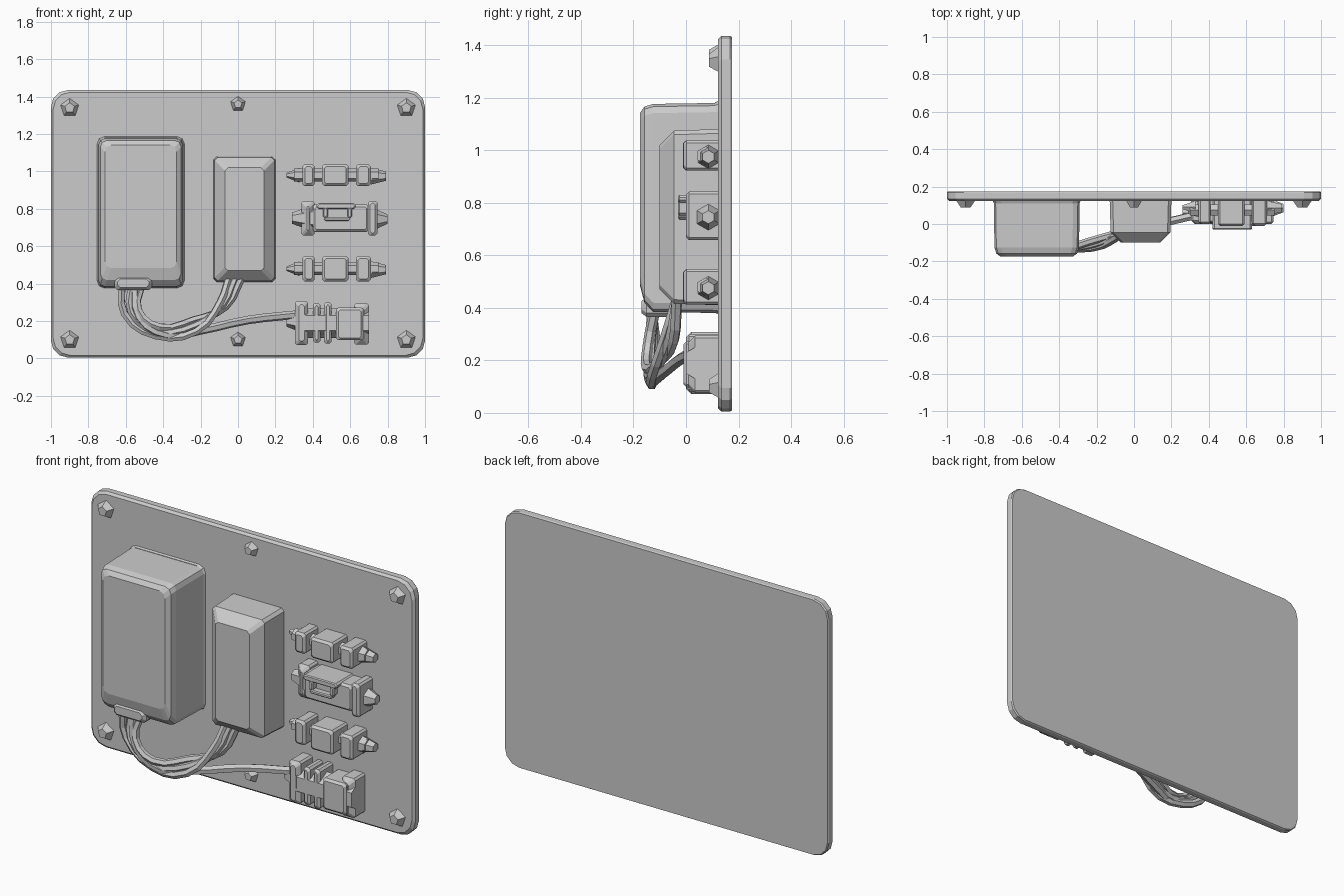
import bpy, bmesh, math
from mathutils import Vector

if "Cube" in bpy.data.objects:
    bpy.data.objects.remove(bpy.data.objects["Cube"])


def finish(name, bm):
    bmesh.ops.recalc_face_normals(bm, faces=bm.faces)
    me = bpy.data.meshes.new(name)
    bm.to_mesh(me)
    bm.free()
    ob = bpy.data.objects.new(name, me)
    bpy.context.collection.objects.link(ob)
    return ob


def outline(x0, x1, z0, z1, r, seg):
    """Rounded rectangle in the front plane."""
    pts = []
    for cx, cz, a0 in ((x1 - r, z1 - r, 0), (x0 + r, z1 - r, 90),
                       (x0 + r, z0 + r, 180), (x1 - r, z0 + r, 270)):
        for i in range(seg + 1):
            a = math.radians(a0 + 90 * i / seg)
            pts.append((cx + r * math.cos(a), cz + r * math.sin(a)))
    return pts


def slab(name, x0, x1, z0, z1, layers, r=0.02, seg=1):
    """Stack of rounded rectangles; each layer is (y, inset, extra bottom inset)."""
    bm = bmesh.new()
    rings = []
    for y, i, b in layers:
        pts = outline(x0 + i, x1 - i, z0 + i + b, z1 - i, r, seg)
        rings.append([bm.verts.new((x, y, z)) for x, z in pts])
    n = len(rings[0])
    for a, c in zip(rings, rings[1:]):
        for k in range(n):
            bm.faces.new((a[k], a[(k + 1) % n], c[(k + 1) % n], c[k]))
    bm.faces.new(rings[0])
    bm.faces.new(rings[-1])
    return finish(name, bm)


def block(name, x0, x1, zc, h, y=-0.01, ch=0.012):
    """Connector block seated on the panel with a chamfered front."""
    return slab(name, x0, x1, zc - h / 2, zc + h / 2,
                [(0.13, 0, 0), (y + ch, 0, 0), (y, ch, 0)], r=0.01)


def rod(name, x0, x1, r0, r1, y, z, sides=6):
    """Tapered rod along x."""
    bm = bmesh.new()
    bmesh.ops.create_cone(bm, cap_ends=True, segments=sides, radius1=r0,
                          radius2=r1, depth=x1 - x0)
    for v in bm.verts:
        v.co = Vector((v.co.z + (x0 + x1) / 2, y + v.co.x, z + v.co.y))
    return finish(name, bm)


def cable(name, pts, radius):
    cu = bpy.data.curves.new(name, 'CURVE')
    cu.dimensions = '3D'
    cu.resolution_u = 3
    cu.bevel_depth = radius
    cu.bevel_resolution = 1
    cu.use_fill_caps = True
    sp = cu.splines.new('BEZIER')
    sp.bezier_points.add(len(pts) - 1)
    for p, co in zip(sp.bezier_points, pts):
        p.co = co
        p.handle_left_type = p.handle_right_type = 'AUTO'
    sp.use_smooth = False
    ob = bpy.data.objects.new(name, cu)
    bpy.context.collection.objects.link(ob)
    bpy.ops.object.select_all(action='DESELECT')
    ob.select_set(True)
    bpy.context.view_layer.objects.active = ob
    bpy.ops.object.convert(target='MESH')


# Back panel with rounded corners and a softened front edge
slab("back_panel", -1, 1, 0.005, 1.435,
     [(0.175, 0.004, 0), (0.168, 0, 0), (0.135, 0, 0), (0.122, 0.012, 0)], r=0.09, seg=3)

# Mounting screws: four corners plus top and bottom middle
for k, (x, z) in enumerate([(-0.9, 1.34), (0.9, 1.34), (-0.9, 0.1),
                            (0.9, 0.1), (0, 1.36), (0, 0.1)]):
    bm = bmesh.new()
    r = 0.055 if x else 0.045
    bmesh.ops.create_cone(bm, cap_ends=True, segments=5, radius1=r,
                          radius2=r * 0.5, depth=0.04)
    for v in bm.verts:
        v.co = Vector((x + v.co.x, 0.108 - v.co.z, z + v.co.y))
    finish(f"screw_{k}", bm)

# Large housing with sloped lower lip
slab("large_housing", -0.75, -0.29, 0.38, 1.18,
     [(0.13, 0, 0), (-0.125, 0.004, 0), (-0.158, 0.014, 0.025), (-0.175, 0.038, 0.065)],
     r=0.035, seg=2)
slab("large_housing_base", -0.757, -0.283, 0.373, 1.19,
     [(0.13, 0, 0), (0.11, 0.008, 0)], r=0.04, seg=2)

# Cable collar at the bottom of the large housing
slab("cable_collar", -0.66, -0.46, 0.365, 0.44,
     [(-0.06, 0, 0), (-0.15, 0, 0), (-0.17, 0.015, 0)], r=0.015)

# Small housing with wide chamfers
slab("small_housing", -0.13, 0.2, 0.41, 1.08,
     [(0.13, 0, 0), (-0.045, 0.005, 0), (-0.1, 0.06, 0)], r=0.016)

# Slim connector rows (first and third)
for n, zc, h in (("upper", 0.98, 0.115), ("lower", 0.48, 0.135)):
    rod(f"{n}_row_core", 0.3, 0.75, 0.035, 0.035, 0.075, zc)
    rod(f"{n}_row_tip_left", 0.26, 0.33, 0.012, 0.04, 0.09, zc)
    rod(f"{n}_row_tip_right", 0.71, 0.79, 0.045, 0.025, 0.085, zc - 0.005)
    block(f"{n}_row_flange", 0.345, 0.41, zc, h, 0.0)
    block(f"{n}_row_body", 0.45, 0.59, zc, h, -0.012)
    block(f"{n}_row_cap", 0.63, 0.71, zc, h, -0.01)

# Latched connector row (second)
rod("latch_row_tip_left", 0.29, 0.4, 0.03, 0.07, 0.08, 0.75)
rod("latch_row_tip_right", 0.7, 0.8, 0.07, 0.025, 0.085, 0.745)
block("latch_row_flange", 0.34, 0.41, 0.75, 0.185, 0.02, 0.03)
block("latch_row_body", 0.4, 0.7, 0.75, 0.145, 0.005)
block("latch_row_cap", 0.695, 0.745, 0.75, 0.185, 0.0)
for n, x0, x1, zc, h in (("top", 0.42, 0.63, 0.815, 0.03), ("bottom", 0.46, 0.6, 0.745, 0.02),
                         ("left", 0.455, 0.48, 0.78, 0.06), ("right", 0.585, 0.61, 0.78, 0.06)):
    block(f"latch_{n}", x0, x1, zc, h, -0.03, 0.005)

# Large plug row (fourth)
rod("plug_tip_left", 0.26, 0.36, 0.03, 0.07, 0.06, 0.2)
rod("plug_core", 0.34, 0.7, 0.08, 0.08, 0.07, 0.19)
block("plug_flange", 0.305, 0.375, 0.19, 0.235, 0.0, 0.02)
block("plug_rib_a", 0.4, 0.44, 0.19, 0.21, 0.0)
block("plug_rib_b", 0.46, 0.5, 0.19, 0.22, 0.0)
block("plug_body", 0.525, 0.67, 0.185, 0.175, -0.01)
block("plug_cap", 0.62, 0.7, 0.185, 0.22, 0.01, 0.025)

# Loose cables looping between the housings and the plug
for k in range(3):
    d = (k - 1) * 0.034
    cable(f"loop_cable_{k}", [
        (-0.565 + d * 1.6, -0.125 + d * 0.3, 0.41),
        (-0.57 + d * 1.1, -0.13 - d * 0.4, 0.25 + d * 0.3),
        (-0.43 + d * 0.3, -0.137 - d * 0.3, 0.145 + d * 0.7),
        (-0.23 - d * 0.2, -0.11 + d * 0.5, 0.175 + d * 0.9),
        (-0.08 + d * 0.4, -0.06 + d * 0.4, 0.29 - d * 0.4),
        (-0.015 + d, -0.035, 0.43)], 0.021)
cable("plug_cable", [
    (-0.55, -0.125, 0.4), (-0.53, -0.14, 0.22), (-0.38, -0.135, 0.125),
    (-0.2, -0.09, 0.15), (0.05, -0.02, 0.205), (0.32, 0.045, 0.235)], 0.023)
